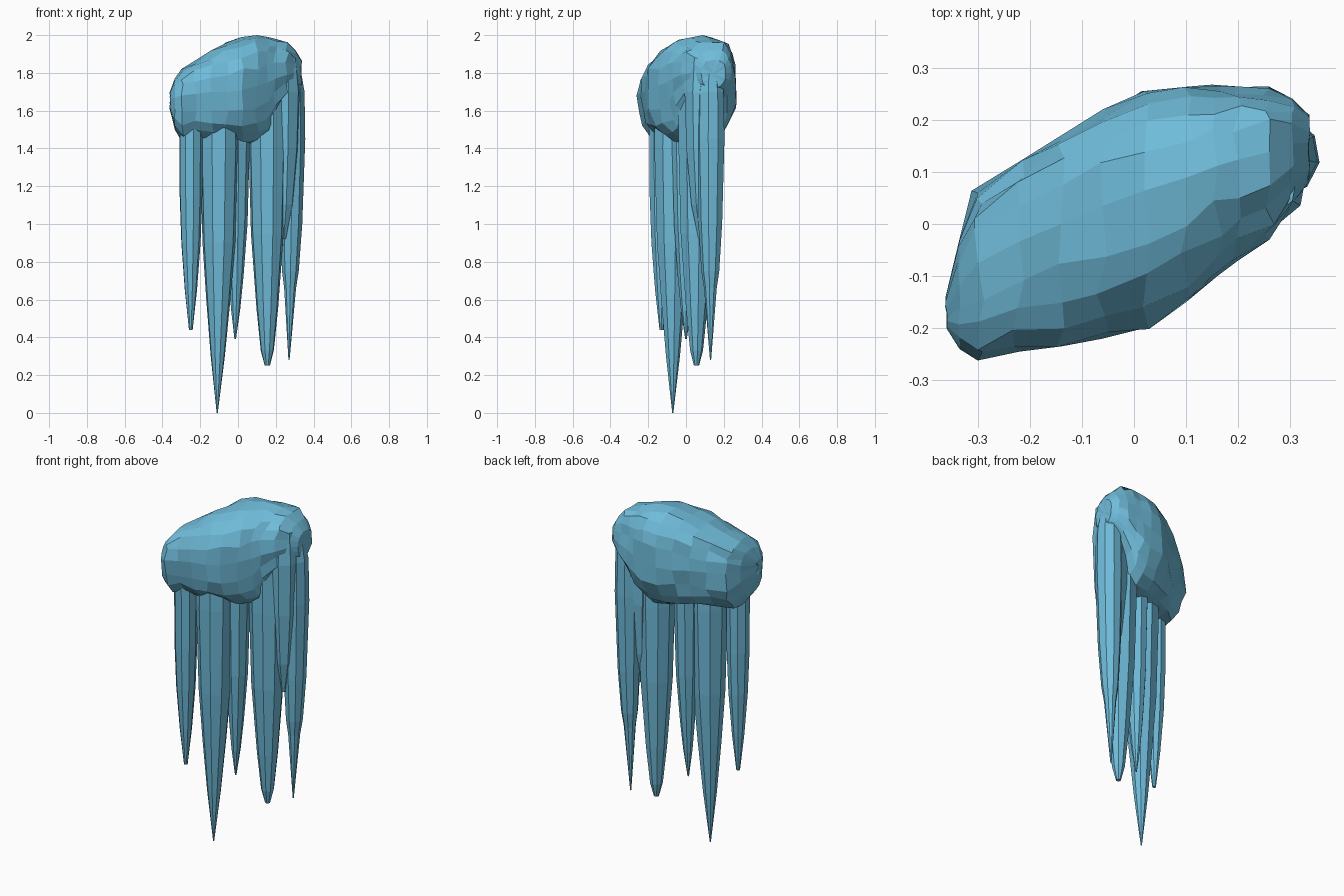
import bpy, bmesh, math, random

if "Cube" in bpy.data.objects:
    bpy.data.objects.remove(bpy.data.objects["Cube"])

random.seed(4)
ice = bpy.data.materials.new("ice_blue")
ice.diffuse_color = (0.16, 0.5, 0.7, 1)
ice.use_nodes = True
ice.node_tree.nodes["Principled BSDF"].inputs["Base Color"].default_value = ice.diffuse_color


def loft(name, rings):
    """Skin a list of equal-length point rings and close both ends."""
    bm = bmesh.new()
    loops = [[bm.verts.new(p) for p in ring] for ring in rings]
    n = len(loops[0])
    for a, b in zip(loops, loops[1:]):
        for i in range(n):
            j = (i + 1) % n
            bm.faces.new((a[i], a[j], b[j], b[i]))
    ends = [bm.faces.new(loops[0]), bm.faces.new(loops[-1])]
    bmesh.ops.poke(bm, faces=ends)
    bmesh.ops.recalc_face_normals(bm, faces=bm.faces)
    mesh = bpy.data.meshes.new(name)
    bm.to_mesh(mesh)
    bm.free()
    mesh.materials.append(ice)
    obj = bpy.data.objects.new(name, mesh)
    bpy.context.collection.objects.link(obj)
    return obj


def power(v, e):
    return math.copysign(abs(v) ** e, v)


# Lumpy cap: cross-sections along x (x, front y, back y, bottom z, widest z, top z)
sections = [
    (-0.36, -0.20, -0.14, 1.61, 1.66, 1.70),
    (-0.335, -0.24, -0.03, 1.50, 1.67, 1.77),
    (-0.30, -0.262, 0.06, 1.44, 1.68, 1.82),
    (-0.22, -0.245, 0.12, 1.45, 1.69, 1.87),
    (-0.14, -0.235, 0.17, 1.44, 1.70, 1.92),
    (-0.06, -0.22, 0.22, 1.44, 1.70, 1.96),
    (0.02, -0.20, 0.255, 1.42, 1.71, 1.99),
    (0.10, -0.15, 0.262, 1.43, 1.73, 2.00),
    (0.16, -0.10, 0.265, 1.45, 1.75, 1.99),
    (0.20, -0.07, 0.264, 1.55, 1.77, 1.98),
    (0.26, -0.03, 0.26, 1.65, 1.79, 1.96),
    (0.305, 0.04, 0.24, 1.70, 1.80, 1.92),
    (0.335, 0.08, 0.21, 1.72, 1.80, 1.87),
]
SIDES = 20
rings = []
for k, (x, front, back, low, mid, top) in enumerate(sections):
    ring = []
    end = k in (0, 1, len(sections) - 2, len(sections) - 1)
    for i in range(SIDES):
        a = 2 * math.pi * i / SIDES
        c, s = power(math.cos(a), 0.8), power(math.sin(a), 0.85)
        # the crest leans towards the back
        y = (front + back) / 2 + (back - front) / 2 * c + 0.08 * (back - front) * max(s, 0) * (1 - c * c)
        z = mid + s * ((top - mid) if s > 0 else (mid - low))
        # chipped surface, leaving the extreme points in place
        j = 0 if i % 5 == 0 else 0.003 if end else 0.012
        ring.append((x + random.uniform(-j, j), y + random.uniform(-j, j),
                     z + random.uniform(-j, j)))
    rings.append(ring)
loft("ice_cap", rings)

# Hanging icicles: tip x, tip y, lean in x, depth ratio, then (z, radius) from tip to root
icicles = [
    ("icicle_left", -0.25, -0.13, 0.0, 1.05,
     [(0.44, 0.01), (0.65, 0.033), (0.9, 0.052), (1.15, 0.061), (1.65, 0.064)]),
    ("icicle_long", -0.11, -0.07, 0.01, 1.0,
     [(0.0, 0.003), (0.3, 0.038), (0.6, 0.065), (0.9, 0.088), (1.4, 0.103), (1.7, 0.1)]),
    ("icicle_short", -0.015, 0.0, 0.01, 1.1,
     [(0.39, 0.004), (0.55, 0.025), (0.72, 0.04), (1.0, 0.058), (1.7, 0.075)]),
    ("icicle_right", 0.155, 0.055, 0.0, 1.0,
     [(0.25, 0.014), (0.33, 0.035), (0.55, 0.058), (0.95, 0.088), (1.4, 0.1), (1.85, 0.1)]),
    ("icicle_end", 0.27, 0.13, 0.015, 1.08,
     [(0.28, 0.003), (0.66, 0.032), (0.75, 0.045), (1.0, 0.06), (1.45, 0.072), (1.7, 0.068), (1.86, 0.04)]),
    # ice curtain joining the two right-hand icicles up to the cap
    ("icicle_web", 0.235, 0.085, 0.0, 1.0,
     [(0.92, 0.02), (1.1, 0.06), (1.4, 0.088), (1.7, 0.098), (1.88, 0.08)]),
]
for name, cx, cy, lean, depth, profile in icicles:
    z0, z1 = profile[0][0], profile[-1][0]
    turn = random.uniform(-0.2, 0.2)
    rings = []
    for z, r in profile:
        x = cx + lean * min(1, 1.6 * (z - z0) / (z1 - z0))
        rings.append([(x + r * math.cos(a), cy + r * depth * math.sin(a), z)
                      for a in (turn + 2 * math.pi * i / 9 for i in range(9))])
    loft(name, rings)
